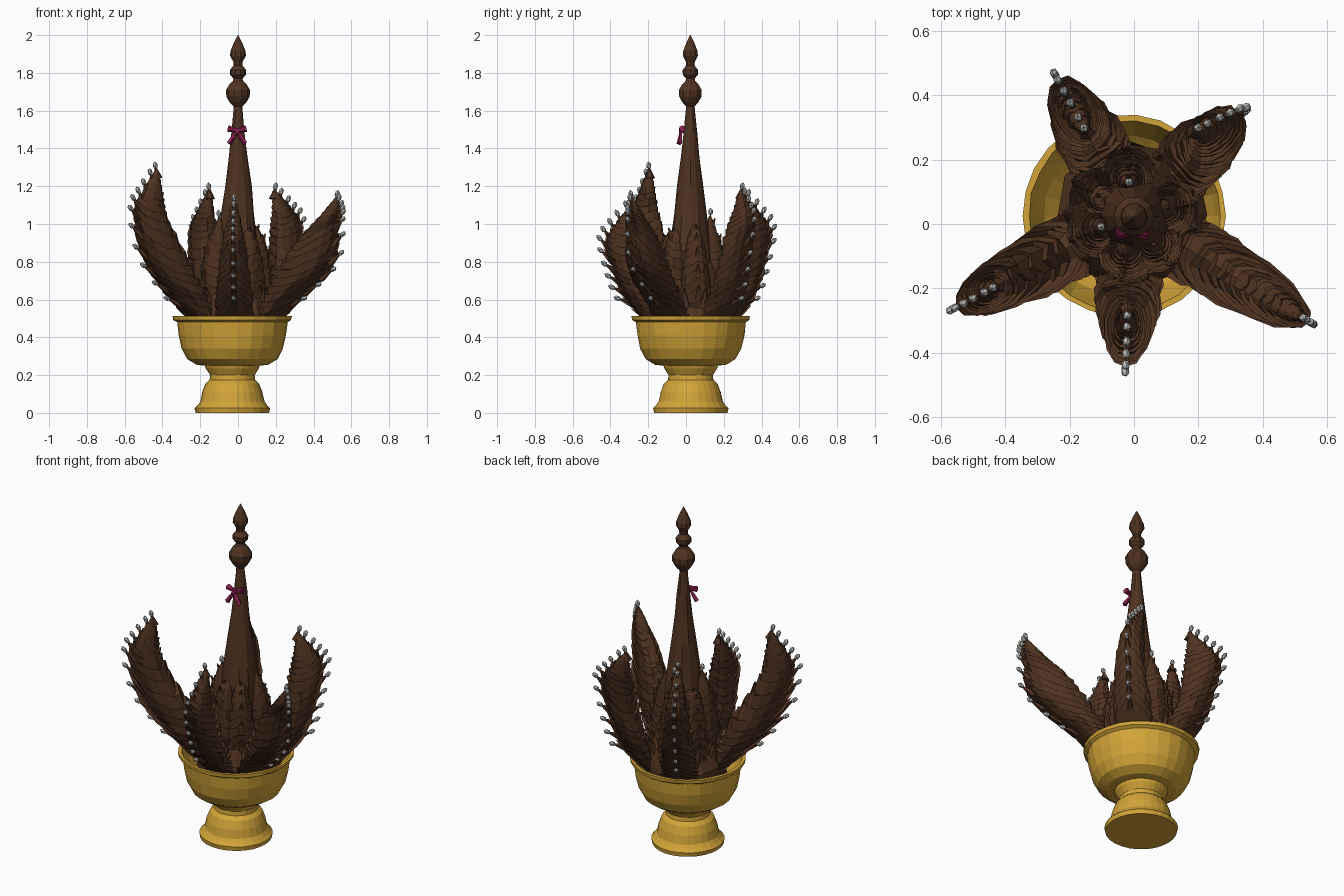
import bpy, bmesh, math, random
from mathutils import Vector, Matrix

random.seed(4)
if "Cube" in bpy.data.objects:
    bpy.data.objects.remove(bpy.data.objects["Cube"])


def material(name, rgb):
    m = bpy.data.materials.new(name)
    m.use_nodes = True
    m.diffuse_color = (*rgb, 1)
    m.node_tree.nodes["Principled BSDF"].inputs["Base Color"].default_value = (*rgb, 1)
    return m


BROWN = material("brown leaf", (0.078, 0.033, 0.015))
GOLD = material("gold", (0.65, 0.375, 0.04))
GREY = material("grey bud", (0.46, 0.46, 0.45))
PINK = material("dark pink ribbon", (0.26, 0.014, 0.085))


def finish(bm, name, mat):
    bmesh.ops.recalc_face_normals(bm, faces=bm.faces)
    me = bpy.data.meshes.new(name)
    bm.to_mesh(me)
    bm.free()
    me.materials.append(mat)
    ob = bpy.data.objects.new(name, me)
    bpy.context.collection.objects.link(ob)


def skin(bm, rings):
    """Join equal rings of points with quads and close both ends."""
    rows = [[bm.verts.new(p) for p in ring] for ring in rings]
    n = len(rows[0])
    for a, b in zip(rows, rows[1:]):
        for i in range(n):
            bm.faces.new((a[i], a[(i + 1) % n], b[(i + 1) % n], b[i]))
    bm.faces.new(rows[0])
    bm.faces.new(rows[-1])


def lathe(name, profile, centre, sides, mat, wobble=0.0):
    bm = bmesh.new()
    rings = []
    for r, z in profile:
        ring = []
        for i in range(sides):
            a = math.tau * i / sides
            k = r * (1 + random.uniform(-wobble, wobble))
            ring.append((centre[0] + k * math.cos(a), centre[1] + k * math.sin(a), z))
        rings.append(ring)
    skin(bm, rings)
    finish(bm, name, mat)


def spline(pts, t):
    """Smooth curve through the points, t from 0 to 1."""
    n = len(pts) - 1
    x = min(max(t, 0), 1) * n
    i = min(int(x), n - 1)
    f = x - i
    p = [Vector(pts[min(max(j, 0), n)]) for j in range(i - 1, i + 3)]
    m1, m2 = (p[2] - p[0]) / 2, (p[3] - p[1]) / 2
    h = f * f * (3 - 2 * f)
    return p[1] * (1 - h) + p[2] * h + m1 * (f * (1 - f) ** 2) - m2 * (f * f * (1 - f))


HUB = Vector((-0.01, 0.03, 0))


def leaf_plume(azimuth, outer, inner, width, tiers, bend=0.0, sides=14):
    """Curved plume of stacked leaf tiers; outer and inner are (radius, z) edges."""
    az = math.radians(azimuth)
    out = Vector((math.cos(az), math.sin(az), 0))
    side = Vector((-out.y, out.x, 0))

    def place(rz, sideways, t):
        sway = bend * max(0, t - 0.55) / 0.45
        return HUB + out * rz.x + side * (sideways + sway) + Vector((0, 0, rz.y))

    def ring(t, flare, rough):
        pts = []
        for k in range(sides):
            a = math.tau * k / sides
            c, s = math.cos(a), math.sin(a)
            tt = t - 0.09 * abs(s) * (1 - t) ** 0.5      # chevron sweep of the leaves
            tt += random.uniform(-rough, rough) * 0.15
            o, n = spline(outer, tt), spline(inner, tt - 0.05 * (1 - t))
            mid, half = (o + n) / 2, (o - n) / 2
            f = flare * (1 + random.uniform(-rough, rough))
            w = width * min(1, 1.5 * (1.03 - t)) ** 0.75
            pts.append(place(mid + half * c * f * 0.96, w * s * f, t))
        return pts

    bm = bmesh.new()
    rings = []
    for i in range(tiers):
        t = i / tiers
        rings.append(ring(t, 0.89, 0.03))
        rings.append(ring(min(1, t + 1.2 / tiers), 1.07, 0.085 * (1 - t * 0.6)))
    skin(bm, rings)
    return bm, (lambda t: place(spline(outer, t), 0, t)), out


def aligned(pos, d):
    return Matrix.Translation(pos) @ d.to_track_quat("Z", "Y").to_matrix().to_4x4()


def add_cone(bm, base, tip, r1, r2, segments=5):
    d = tip - base
    bmesh.ops.create_cone(bm, cap_ends=True, segments=segments, radius1=r1, radius2=r2,
                          depth=d.length, matrix=aligned((base + tip) / 2, d))


def add_bud(bm, pos, d):
    bmesh.ops.create_icosphere(bm, subdivisions=1, radius=1,
                               matrix=aligned(pos, d) @ Matrix.Diagonal((0.014, 0.014, 0.022, 1)))


# Footed bowl, open inside
BOWL = (-0.03, 0.025)
lathe("footed_bowl", [(0.195, 0), (0.2, 0.025), (0.185, 0.04), (0.17, 0.06), (0.16, 0.11),
                      (0.142, 0.155), (0.12, 0.175), (0.118, 0.2), (0.14, 0.235), (0.145, 0.25),
                      (0.19, 0.255), (0.238, 0.285), (0.268, 0.34), (0.285, 0.41), (0.293, 0.48),
                      (0.312, 0.492), (0.315, 0.512), (0.297, 0.512), (0.278, 0.44),
                      (0.25, 0.36), (0.19, 0.3)], BOWL, 26, GOLD, 0.008)

# Leafy mound in the bowl
lathe("leaf_mound", [(0.17, 0.32), (0.22, 0.42), (0.23, 0.5), (0.19, 0.6), (0.15, 0.7), (0.1, 0.85)],
      HUB, 12, BROWN, 0.07)

# Central spire with turned finial
SPIRE = (0, 0.023)
lathe("central_spire", [(0.13, 0.5), (0.12, 0.75), (0.1, 0.95), (0.088, 1.05), (0.07, 1.2),
                        (0.05, 1.35), (0.036, 1.48), (0.024, 1.6), (0.022, 1.64)],
      SPIRE, 12, BROWN, 0.05)
lathe("spire_finial", [(0.022, 1.62), (0.045, 1.645), (0.062, 1.675), (0.063, 1.71), (0.045, 1.74),
                       (0.028, 1.755), (0.024, 1.77), (0.042, 1.79), (0.043, 1.815), (0.023, 1.84),
                       (0.025, 1.86), (0.042, 1.89), (0.04, 1.915), (0.022, 1.96), (0.002, 2)],
      SPIRE, 10, BROWN)

# Five big plumes: azimuth, reach, belly, widest height, tip radius, tip height, inner radius, tip bend
PLUMES = {"front_right": (208, 0.61, 0.9, 1.06, 0.48, 1.29, 0.40, 0),
          "front_left": (329, 0.635, 0.94, 1.0, 0.62, 1.14, 0.36, 0),
          "front": (268, 0.465, 0.9, 0.90, 0.31, 1.12, 0.25, 0),
          "back_left": (42, 0.465, 0.9, 1.00, 0.33, 1.18, 0.26, 0.06),
          "back_right": (118.5, 0.475, 0.9, 0.96, 0.30, 1.18, 0.25, 0)}
for label, (az, reach, belly, wide_z, tip_r, tip_z, in_r, bend) in PLUMES.items():
    outer = [(0.225, 0.46), (0.35 + 0.15 * (reach - 0.47), 0.59),
             (belly * reach, 0.6 + 0.45 * (wide_z - 0.6)), (reach, wide_z),
             ((reach + tip_r) / 2 + 0.015, (wide_z + tip_z) / 2), (tip_r, tip_z)]
    inner = [(0.08, 0.42), (0.14, 0.55), (0.22, 0.7), (in_r, 0.78 * tip_z),
             (in_r * 0.4 + tip_r * 0.58, 0.9 * tip_z), (tip_r - 0.015, tip_z - 0.01)]
    bm, edge, out = leaf_plume(az, outer, inner, 0.098, 22, bend)
    # leaf points along the outer edge, each with a bud
    buds = bmesh.new()
    count = 11
    for i in range(count):
        t = 0.2 + 0.8 * i / (count - 1)
        d = (out * (1 - 0.8 * t) + Vector((0, 0, 0.2 + 0.6 * t))).normalized()
        p = edge(t)
        reach_out = 0.01 + 0.035 * (1 - t)
        add_cone(bm, p - d * 0.05, p + d * reach_out, 0.026, 0.005)
        add_bud(buds, p + d * (reach_out + 0.01), d)
    finish(bm, label + "_plume", BROWN)
    finish(buds, label + "_plume_buds", GREY)

# Small upright plumes hugging the spire, the two tallest with a bud
for i, (az, top) in enumerate([(93, 1.05), (203, 1.04), (150, 0.95), (262, 0.97), (308, 0.98), (10, 1.0)]):
    outer = [(0.2, 0.45), (0.205, 0.62), (0.19, 0.8), (0.15, 0.93), (0.1, top)]
    inner = [(0.03, 0.45), (0.03, 0.62), (0.04, 0.8), (0.06, 0.93), (0.09, top - 0.01)]
    bm, edge, out = leaf_plume(az, outer, inner, 0.085, 14)
    up = (out * 0.4 + Vector((0, 0, 1))).normalized()
    for t in (0.3, 0.45, 0.6, 0.75, 0.9):
        add_cone(bm, edge(t) - up * 0.05, edge(t) + up * 0.02, 0.022, 0.003)
    finish(bm, f"small_plume_{i + 1}", BROWN)
    if i < 2:
        buds = bmesh.new()
        add_bud(buds, edge(1) + Vector((0, 0, 0.015)), Vector((0, 0, 1)))
        finish(buds, f"small_plume_bud_{i + 1}", GREY)

# Broad folded leaves lying between the plumes
bm = bmesh.new()
for az in (80, 163, 238, 298, 5):
    for off in (-16, 16):
        a = math.radians(az + off)
        d = Vector((math.cos(a), math.sin(a), 0))
        add_cone(bm, HUB + d * 0.14 + Vector((0, 0, 0.4)), HUB + d * 0.21 + Vector((0, 0, 0.66)),
                 0.07, 0.004, 6)
finish(bm, "base_leaves", BROWN)

# Ribbon bow tied on the front of the spire
bm = bmesh.new()
knot = Vector((-0.005, -0.026, 1.495))
bmesh.ops.create_cube(bm, size=0.024, matrix=Matrix.Translation(knot))
for s in (-1, 1):
    add_cone(bm, knot, knot + Vector((s * 0.048, 0.006, 0.01)), 0.009, 0.018, 6)
    add_cone(bm, knot, knot + Vector((s * 0.042, -0.01, -0.07)), 0.007, 0.014, 4)
    add_cone(bm, knot, knot + Vector((s * 0.018, -0.012, -0.045)), 0.005, 0.008, 4)
finish(bm, "ribbon_bow", PINK)
